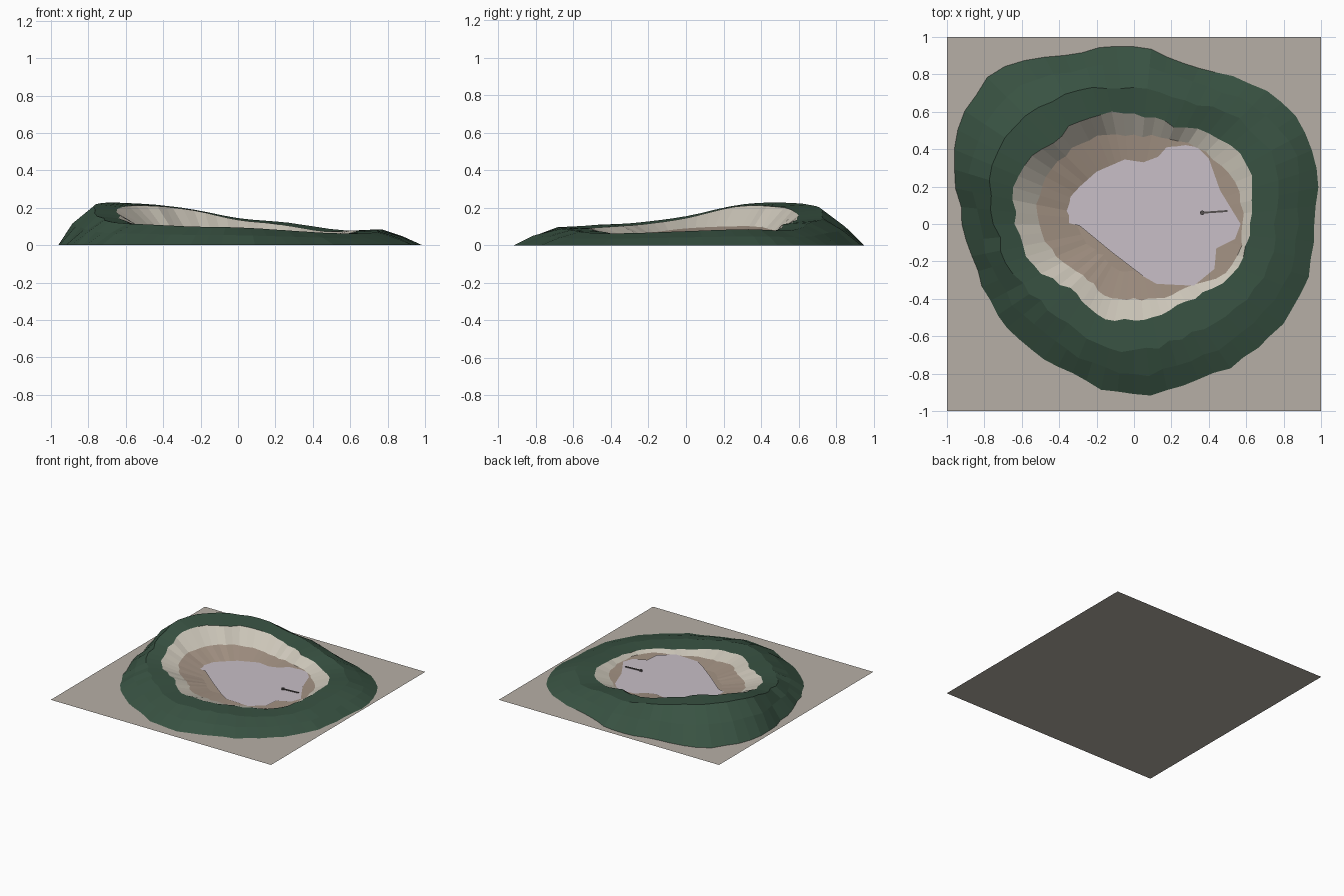
import bpy, math, random

if "Cube" in bpy.data.objects:
    bpy.data.objects.remove(bpy.data.objects["Cube"])
random.seed(4)
N = 64

# Polar readings every 22.5 degrees, anticlockwise from +x
OUTER = [.97, 1.04, 1.0, .91, .94, .98, 1.10, 1.04, .91, .87, .87, .87, .92, .90, .94, .97]
RIM = [.62, .68, .65, .57, .59, .62, .62, .67, .63, .58, .49, .52, .52, .50, .52, .60]
FOOT = [.58, .58, .54, .50, .47, .51, .52, .54, .50, .45, .38, .41, .40, .42, .46, .57]
HEIGHT = [.075, .085, .08, .12, .145, .20, .225, .22, .155, .12, .11, .10, .095, .08, .065, .065]
SHELF = [.045, .045, .045, .05, .06, .08, .10, .10, .09, .07, .065, .06, .05, .045, .042, .042]
LAKE = [(.57, 0), (.46, .18), (.40, .35), (.33, .42), (.2, .44), (.13, .36), (.05, .33), (-.05, .345),
        (-.2, .28), (-.29, .2), (-.4, .08), (-.41, .02), (-.29, -.01), (-.12, -.15), (.05, -.28),
        (.12, -.32), (.32, -.33), (.43, -.24), (.44, -.13), (.54, -.08)]
WATER = .042


def sample(table, i):
    """Smooth periodic interpolation of a polar table."""
    t = i / N * len(table)
    k = int(t)
    f = t - k
    a, b, c, d = (table[(k + j) % len(table)] for j in (-1, 0, 1, 2))
    return b + .5 * f * (c - a + f * (2 * a - 5 * b + 4 * c - d + f * (3 * (b - c) + d - a)))


def material(name, color):
    m = bpy.data.materials.new(name)
    m.diffuse_color = (*color, 1)
    m.use_nodes = True
    m.node_tree.nodes["Principled BSDF"].inputs["Base Color"].default_value = m.diffuse_color
    return m


def mesh_object(name, verts, faces, mat):
    me = bpy.data.meshes.new(name)
    me.from_pydata(verts, [], faces)
    me.materials.append(mat)
    ob = bpy.data.objects.new(name, me)
    bpy.context.collection.objects.link(ob)
    return ob


def ring(radius, height, jitter=0.0):
    """One closed contour of the crater; radius and height are functions of the step."""
    pts = []
    for i in range(N):
        a = math.tau * i / N
        r = radius(i) + random.uniform(-jitter, jitter)
        pts.append((max(-1, min(1, r * math.cos(a))), max(-1, min(1, r * math.sin(a))), height(i)))
    return pts


def loft(name, rings, mat, closed=False):
    """Join contours running from the outside inwards."""
    verts = [p for r in rings for p in r]
    faces = [(k * N + i, k * N + (i + 1) % N, (k + 1) * N + (i + 1) % N, (k + 1) * N + i)
             for k in range(len(rings) - 1) for i in range(N)]
    if closed:
        last = (len(rings) - 1) * N
        verts.append((.05, .05, rings[-1][0][2]))
        faces += [(last + i, last + (i + 1) % N, len(verts) - 1) for i in range(N)]
    return mesh_object(name, verts, faces, mat)


green = material("forest_green", (.04, .085, .055))
stone = material("pale_stone", (.60, .56, .48))
earth = material("brown_earth", (.37, .29, .23))
sand = material("base_tan", (.47, .43, .38))
water = material("lake_pink", (.58, .52, .57))
dark = material("dark_wood", (.09, .08, .08))


def between(t):
    return lambda i: sample(RIM, i) * (1 - t) + sample(OUTER, i) * t


# Contours from outer foot to lake bed
outer = ring(lambda i: sample(OUTER, i), lambda i: 0, .012)
slope = ring(between(.72), lambda i: .56 * sample(HEIGHT, i), .012)
crest = ring(between(.40), lambda i: sample(HEIGHT, i), .012)
rim = ring(between(0), lambda i: .93 * sample(HEIGHT, i), .012)
foot = ring(lambda i: sample(FOOT, i), lambda i: sample(SHELF, i), .01)
bed = ring(lambda i: .62 * sample(FOOT, i), lambda i: WATER - .006, .01)

# Square base
mesh_object("base_plane", [(-1, -1, 0), (1, -1, 0), (1, 1, 0), (-1, 1, 0)], [(0, 1, 2, 3)], sand)

# Crater landform
loft("outer_slope", [outer, slope, crest, rim], green)
loft("crater_wall", [rim, foot], stone)
loft("crater_floor", [foot, bed], earth, closed=True)

# Lake sheet with a ragged shoreline
n = len(LAKE)
mesh_object("lake", [(x, y, WATER + .004) for x, y in LAKE] + [(.1, .05, WATER + .004)],
            [(i, (i + 1) % n, n) for i in range(n)], water)

# Small pier: round landing and walkway
bpy.ops.mesh.primitive_cylinder_add(vertices=10, radius=.012, depth=.012, location=(.365, .06, WATER + .009))
pad = bpy.context.object
pad.name = "pier_landing"
pad.data.materials.append(dark)
bpy.ops.mesh.primitive_cube_add(size=1, location=(.435, .065, WATER + .009), rotation=(0, 0, .07))
deck = bpy.context.object
deck.name = "pier_walkway"
deck.scale = (.13, .01, .006)
deck.data.materials.append(dark)
